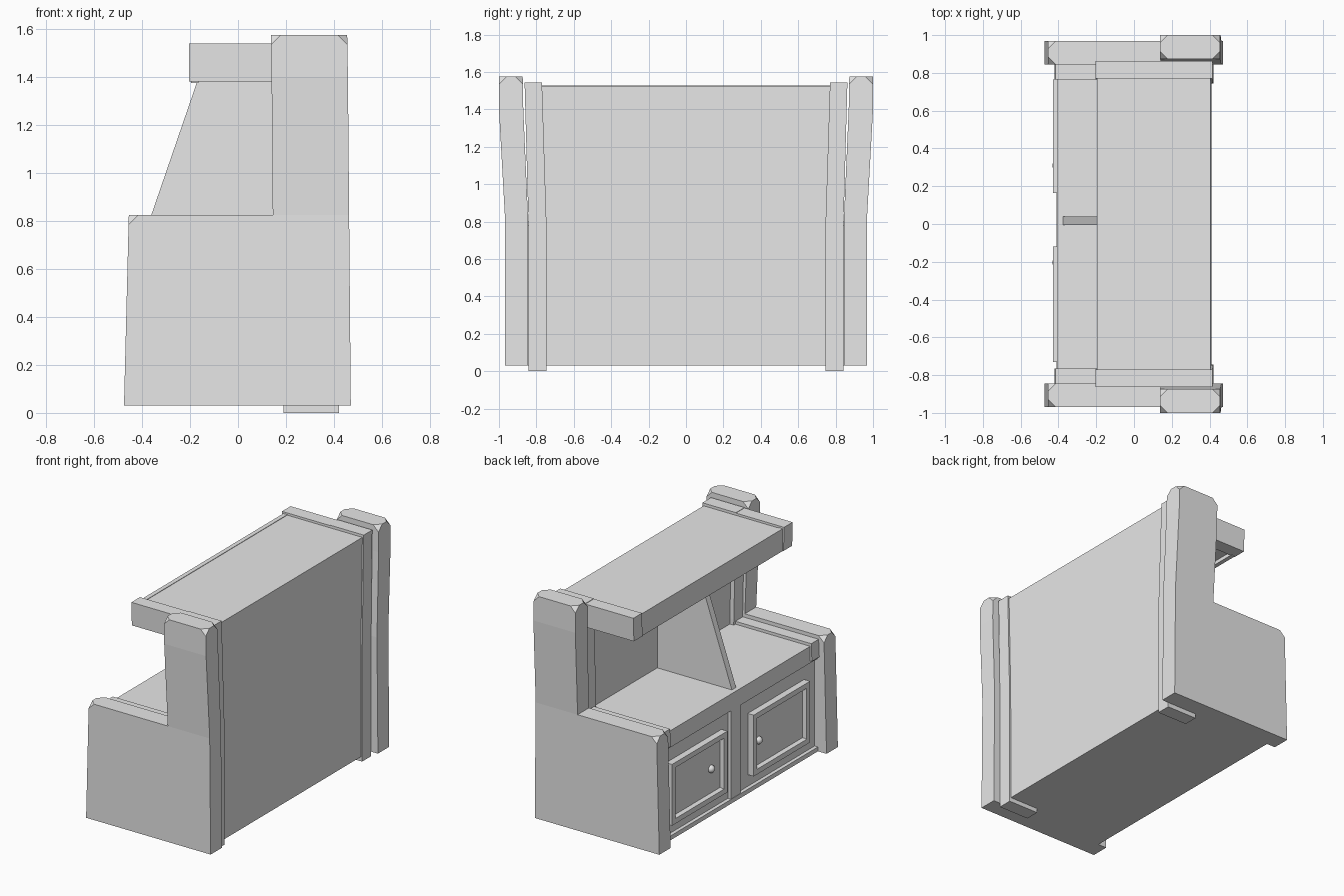
import bpy, bmesh

if "Cube" in bpy.data.objects:
    bpy.data.objects.remove(bpy.data.objects["Cube"])

grey = bpy.data.materials.new("plain grey")
grey.diffuse_color = (0.8, 0.8, 0.8, 1)
grey.use_nodes = True
grey.node_tree.nodes["Principled BSDF"].inputs["Base Color"].default_value = grey.diffuse_color


def finish(name, bm):
    bmesh.ops.recalc_face_normals(bm, faces=bm.faces[:])
    me = bpy.data.meshes.new(name)
    bm.to_mesh(me)
    bm.free()
    me.materials.append(grey)
    ob = bpy.data.objects.new(name, me)
    bpy.context.collection.objects.link(ob)
    return ob


def loft(bm, rows, bottom=True):
    """Stack of rectangles, each row is z, x0, x1, y0, y1."""
    rings = [[bm.verts.new(p) for p in ((x0, y0, z), (x1, y0, z), (x1, y1, z), (x0, y1, z))]
             for z, x0, x1, y0, y1 in rows]
    for a, b in zip(rings, rings[1:]):
        for i in range(4):
            j = (i + 1) % 4
            bm.faces.new((a[i], a[j], b[j], b[i]))
    bm.faces.new(rings[-1])
    if bottom:
        bm.faces.new(rings[0])
    return rings


def block(name, x, y, z):
    bm = bmesh.new()
    loft(bm, [(z[0], *x, *y), (z[1], *x, *y)])
    return finish(name, bm)


for s, side in ((-1, "near"), (1, "far")):
    # Side panel: low arm and tall post leaning outward, clipped top corners
    bm = bmesh.new()
    arm = loft(bm, [(0.03, -0.475, 0.47, s * 0.845, s * 0.968),
                    (0.825, -0.455, 0.463, s * 0.845, s * 0.968)])
    post = loft(bm, [(0.825, 0.145, 0.463, s * 0.845, s * 0.968),
                     (1.4, 0.14, 0.458, s * 0.87, s * 1.0),
                     (1.575, 0.138, 0.455, s * 0.873, s * 1.0)], bottom=False)
    corners = post[-1] + [v for v in arm[-1] if v.co.x < 0]
    bmesh.ops.bevel(bm, geom=corners, offset=0.04, segments=1, affect='VERTICES')
    finish(side + "_side_panel", bm)

    # Inner bracket: upright, shelf arm and desk arm
    bm = bmesh.new()
    loft(bm, [(0.0, 0.19, 0.42, s * 0.745, s * 0.843),
              (0.82, 0.16, 0.42, s * 0.747, s * 0.843),
              (1.543, 0.16, 0.415, s * 0.77, s * 0.863)])
    loft(bm, [(1.38, -0.205, 0.16, s * 0.765, s * 0.858),
              (1.54, -0.205, 0.16, s * 0.77, s * 0.863)])
    loft(bm, [(0.68, -0.42, 0.17, s * 0.765, s * 0.845),
              (0.80, -0.415, 0.17, s * 0.765, s * 0.845)])
    finish(side + "_bracket", bm)

# Back wall, widening slightly to the top
bm = bmesh.new()
loft(bm, [(0.03, 0.19, 0.41, -0.76, 0.76), (0.82, 0.19, 0.41, -0.76, 0.76),
          (1.525, 0.19, 0.405, -0.78, 0.78)])
finish("back_wall", bm)

# Top shelf with front trim
block("top_shelf", (-0.17, 0.19), (-0.775, 0.775), (1.40, 1.525))
block("shelf_trim", (-0.195, -0.165), (-0.775, 0.775), (1.375, 1.528))

# Divider with sloping front edge
bm = bmesh.new()
loft(bm, [(0.77, -0.38, 0.195, -0.005, 0.04), (1.41, -0.16, 0.195, -0.005, 0.04)])
finish("divider", bm)

# Cabinet, desk top and front frame
block("cabinet_body", (-0.385, 0.195), (-0.85, 0.85), (0.03, 0.68))
block("desk_top", (-0.407, 0.195), (-0.85, 0.85), (0.665, 0.78))
block("bottom_rail", (-0.41, -0.38), (-0.85, 0.85), (0.03, 0.06))
block("centre_stile", (-0.407, -0.38), (-0.01, 0.095), (0.03, 0.67))

# Doors with recessed panels and round knobs
for name, y0, y1, knob_y in (("far", 0.165, 0.765, 0.31), ("near", -0.73, -0.12, -0.205)):
    door = block(name + "_door", (-0.43, -0.38), (y0, y1), (0.14, 0.56))
    bm = bmesh.new()
    bm.from_mesh(door.data)
    bm.faces.ensure_lookup_table()
    front = min(bm.faces, key=lambda f: f.calc_center_median().x)
    bmesh.ops.inset_region(bm, faces=[front], thickness=0.05)
    bmesh.ops.inset_region(bm, faces=[front], thickness=0.012, depth=-0.025)
    bm.to_mesh(door.data)
    bm.free()
    bpy.ops.mesh.primitive_uv_sphere_add(segments=12, ring_count=8, radius=0.026,
                                         location=(-0.407, knob_y, 0.35))
    knob = bpy.context.object
    knob.name = name + "_knob"
    knob.data.materials.append(grey)
    bpy.ops.object.shade_smooth_by_angle()
